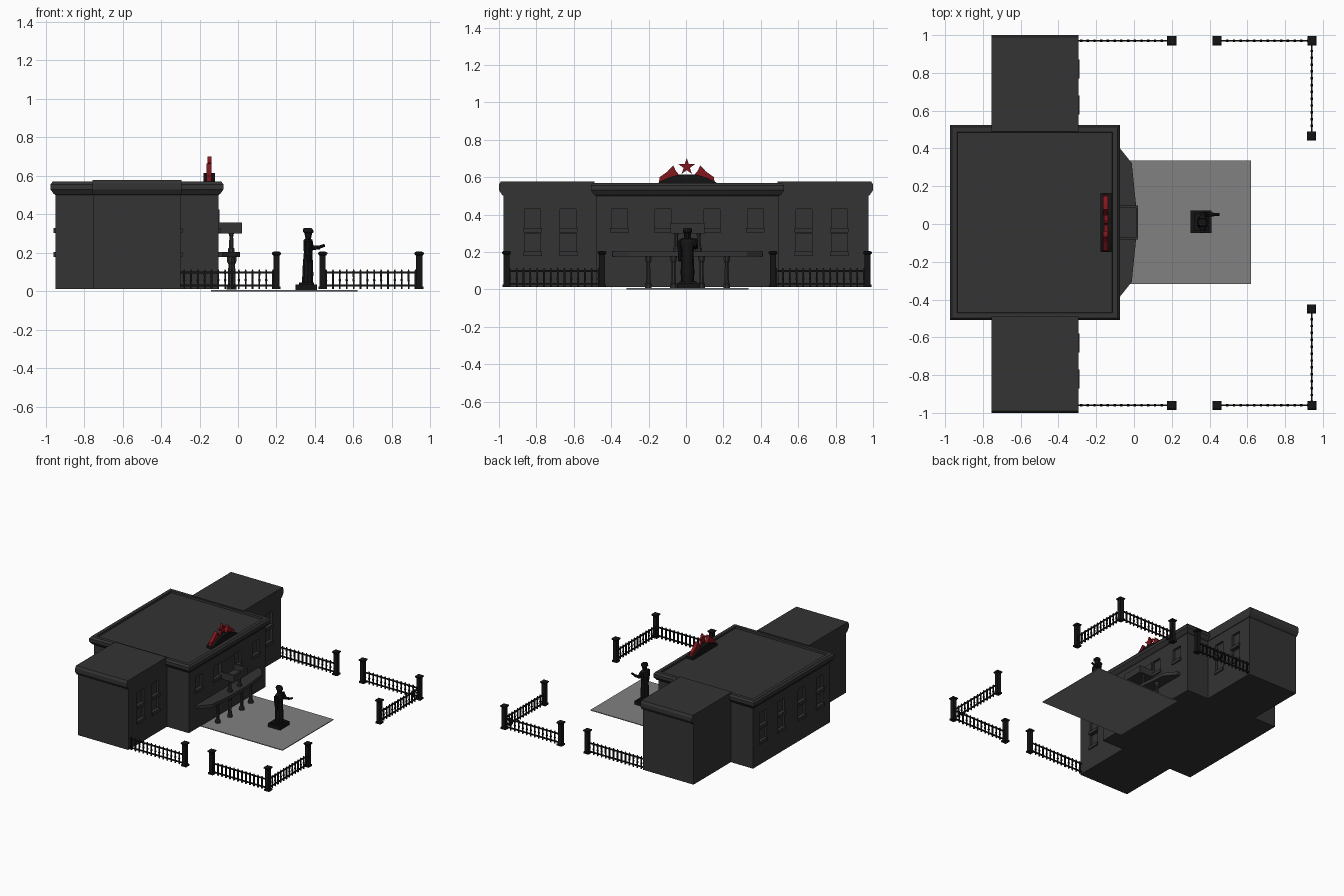
import bpy, bmesh, math
from mathutils import Vector, Matrix

if "Cube" in bpy.data.objects:
    bpy.data.objects.remove(bpy.data.objects["Cube"])

C = 0.008  # y centre of the building


def material(name, rgb):
    m = bpy.data.materials.new(name)
    m.diffuse_color = (*rgb, 1)
    m.use_nodes = True
    m.node_tree.nodes["Principled BSDF"].inputs["Base Color"].default_value = m.diffuse_color
    return m


WALL = material("dark_grey", (0.033, 0.033, 0.033))
BLACK = material("black", (0.007, 0.007, 0.007))
RED = material("red", (0.22, 0.008, 0.012))
PAVE = material("paving_grey", (0.22, 0.22, 0.22))


def finish(bm, name, mat):
    bmesh.ops.recalc_face_normals(bm, faces=bm.faces)
    me = bpy.data.meshes.new(name)
    bm.to_mesh(me)
    bm.free()
    ob = bpy.data.objects.new(name, me)
    bpy.context.collection.objects.link(ob)
    me.materials.append(mat)
    return ob


def box(bm, x0, x1, y0, y1, z0, z1):
    m = Matrix.Translation(((x0 + x1) / 2, (y0 + y1) / 2, (z0 + z1) / 2))
    bmesh.ops.create_cube(bm, size=1, matrix=m @ Matrix.Diagonal((x1 - x0, y1 - y0, z1 - z0, 1)))


def prism(bm, pts, vec):
    """Extrude a closed outline of 3D points along vec."""
    a = [bm.verts.new(p) for p in pts]
    b = [bm.verts.new(Vector(p) + Vector(vec)) for p in pts]
    n = len(pts)
    bm.faces.new(a)
    bm.faces.new(b[::-1])
    for i in range(n):
        bm.faces.new((a[i], a[(i + 1) % n], b[(i + 1) % n], b[i]))


def loft(bm, rows, x=0, y=0, n=8, turn=0.5):
    """Stack rings given as (z, x offset, x radius, y radius)."""
    rings = []
    for z, dx, rx, ry in rows:
        ang = [2 * math.pi * (i + turn) / n for i in range(n)]
        rings.append([bm.verts.new((x + dx + rx * math.cos(t), y + ry * math.sin(t), z)) for t in ang])
    for a, b in zip(rings, rings[1:]):
        for i in range(n):
            bm.faces.new((a[i], a[(i + 1) % n], b[(i + 1) % n], b[i]))
    bm.faces.new(rings[0][::-1])
    bm.faces.new(rings[-1])


# Walls: cross-shaped plan
X0, X1, W0, W1 = -0.948, -0.102, -0.75, -0.298
plan = [(X1, C + .49), (W1, C + .49), (W1, .975), (W0, .975), (W0, C + .49), (X0, C + .49)]
plan += [(x, 2 * C - y if y < .9 else -y) for x, y in reversed(plan)]
bm = bmesh.new()
prism(bm, [(x, y, .012) for x, y in plan], (0, 0, .543))
walls = finish(bm, "walls", WALL)

# Window openings (cutter) and sills
cut, sills = bmesh.new(), bmesh.new()


def window(x, side, y, low):
    levels = [(.325, .43)] + ([(.20, .30)] if low else [])
    for z0, z1 in levels:
        w = .043
        box(cut, x - .018, x + .018, y - w, y + w, z0, z1)
        xs = sorted((x - side * .02, x + side * .01))
        box(sills, *xs, y - .05, y + .05, z0 - .022, z0 + .003)


for s in (-1, 1):
    for d in (.63, .82):
        window(W1, 1, s * d, True)
    for d in (.13, .363):
        window(X1, 1, C + s * d, False)
        window(X0, -1, C + s * d, True)
finish(sills, "window_sills", WALL)
cutter = finish(cut, "window_cutter", WALL)
cutter.hide_render = True
mod = walls.modifiers.new("openings", 'BOOLEAN')
mod.object, mod.solver = cutter, 'EXACT'
bpy.context.view_layer.objects.active = walls
walls.select_set(True)
bpy.ops.object.modifier_apply(modifier=mod.name)
bpy.data.objects.remove(cutter)

# Main cornice: moulding profile swept round the roof
prof = [(-.03, .50), (0, .50), (.01, .506), (.027, .53), (.027, .555), (.015, .57), (-.012, .57), (-.014, .552), (-.03, .552)]
bm = bmesh.new()
loops = []
for sx, sy in ((0, -1), (1, -1), (1, 1), (0, 1)):
    loops.append([bm.verts.new(((X1 + o) if sx else (X0 - o), C + sy * (.49 + o), z)) for o, z in prof])
for k in range(4):
    a, b = loops[k], loops[(k + 1) % 4]
    for i in range(len(prof)):
        j = (i + 1) % len(prof)
        bm.faces.new((a[i], a[j], b[j], b[i]))
finish(bm, "main_cornice", WALL)

# Wing roofs with a moulded outer end
for s, side in ((1, "rear"), (-1, "front")):
    bm = bmesh.new()
    end = [(.49, .50), (.975, .50), (.984, .506), (1.0, .53), (1.0, .56), (.99, .578), (.49, .578)]
    prism(bm, [(W0 - .005, s * y, z) for y, z in end], (W1 - W0 + .01, 0, 0))
    finish(bm, side + "_wing_roof", WALL)

# Entrance canopy
half = [(-.11, .40), (-.08, .40), (-.012, .315), (.01, .10)]
bm = bmesh.new()
out = [(x, C + y) for x, y in half] + [(x, C - y) for x, y in reversed(half)]
prism(bm, [(x, y, .177) for x, y in out], (0, 0, .026))
finish(bm, "entrance_canopy", WALL)

# Upper balcony: floor, three parapets, door surround
bm = bmesh.new()
box(bm, -.11, .022, C - .09, C + .09, .30, .312)
box(bm, .010, .022, C - .09, C + .09, .312, .356)
for s in (-1, 1):
    ys = sorted((C + s * .078, C + s * .09))
    box(bm, -.11, .010, *ys, .312, .356)
finish(bm, "balcony", WALL)
bm = bmesh.new()
box(bm, -.11, -.095, C - .083, C + .083, .312, .425)
finish(bm, "balcony_door", WALL)

# Columns below the canopy and below the balcony
bm = bmesh.new()
for s in (-1, 1):
    for x, d in ((-.04, .21), (-.025, .075)):
        shape = [(.008, .02), (.03, .02), (.034, .014), (.14, .011), (.155, .018), (.178, .02)]
        loft(bm, [(z, 0, r, r) for z, r in shape], x, C + s * d)
    shape = [(.20, .018), (.222, .018), (.228, .012), (.285, .011), (.302, .015)]
    loft(bm, [(z, 0, r, r) for z, r in shape], -.035, C + s * .06)
finish(bm, "columns", WALL)

# Roof ornament: arched base, two banners, star
bm = bmesh.new()
arch = [(-.158, .545), (-.155, .572), (-.10, .598), (-.045, .614)]
arch += [(-y, z) for y, z in reversed(arch)]
prism(bm, [(-.178, C + y, z) for y, z in arch], (.058, 0, 0))
finish(bm, "ornament_base", BLACK)
bm = bmesh.new()
flag = [(.152, .572), (.148, .60), (.105, .63), (.073, .663), (.062, .637), (.04, .61)]
for s in (-1, 1):
    prism(bm, [(-.163, C + s * y * .98 - .004, z) for y, z in flag], (.026, 0, 0))
finish(bm, "ornament_banners", RED)
bm = bmesh.new()
star = []
for i in range(10):
    r, t = (.018 if i % 2 else .046), math.pi * (.5 + i / 5)
    star.append((-.158, .004 + r * math.cos(t), .655 + r * math.sin(t)))
prism(bm, star, (.02, 0, 0))
finish(bm, "ornament_star", RED)

# Paved forecourt
bm = bmesh.new()
box(bm, -.14, .62, -.317, .335, 0, .006)
finish(bm, "paving", PAVE)

# Statue on a plinth
SX, SY = .357, .008
bm = bmesh.new()
box(bm, .30, .41, -.048, .072, .004, .034)
box(bm, .318, .395, -.035, .055, .034, .046)
finish(bm, "statue_plinth", BLACK)
bm = bmesh.new()
coat = [(.045, .004, .03, .034), (.09, .006, .03, .037), (.15, .006, .027, .034), (.20, .008, .024, .032),
        (.25, .008, .027, .045), (.268, .007, .023, .042), (.277, .006, .012, .02)]
loft(bm, coat, SX, SY, 10)
loft(bm, [(.27, .008, .012, .012), (.28, .008, .017, .017), (.302, .008, .021, .019), (.306, .01, .028, .024),
          (.314, .008, .03, .025), (.328, .004, .022, .02)], SX, SY, 10)
finish(bm, "statue_figure", BLACK)
bm = bmesh.new()
# raised arm with hand, and a lowered arm
pts = [(.365, .048, .262), (.385, .05, .225), (.42, .05, .228), (.447, .05, .238)]
for (p, q), r in zip(zip(pts, pts[1:]), (.015, .012, .009)):
    d = Vector(q) - Vector(p)
    m = Matrix.Translation((Vector(p) + Vector(q)) / 2) @ d.to_track_quat('Z', 'Y').to_matrix().to_4x4()
    bmesh.ops.create_cone(bm, cap_ends=True, segments=8, radius1=r, radius2=r * .85, depth=d.length + .008, matrix=m)
loft(bm, [(.15, .012, .009, .008), (.20, .006, .013, .011), (.262, .006, .014, .012)], SX, SY - .042)
finish(bm, "statue_arms", BLACK)

# Fence: posts with caps, rails and pickets
posts, panels = bmesh.new(), bmesh.new()


def post(x, y):
    box(posts, x - .022, x + .022, y - .022, y + .022, .012, .025)
    box(posts, x - .016, x + .016, y - .016, y + .016, .025, .188)
    q = math.sqrt(2)
    loft(posts, [(z, 0, r * q, r * q) for z, r in ((.186, .018), (.194, .024), (.2, .024), (.206, .014))], x, y, 4)


def panel(x0, y0, x1, y1, n=14):
    for z in (.025, .093):
        box(panels, min(x0, x1) - .004, max(x0, x1) + .004, min(y0, y1) - .004, max(y0, y1) + .004, z, z + .01)
    for i in range(n):
        t = (i + .5) / n
        rows = [(.012, .006), (.05, .006), (.058, .009), (.066, .006), (.104, .007), (.114, .003)]
        loft(panels, [(z, 0, r, r) for z, r in rows], x0 + t * (x1 - x0), y0 + t * (y1 - y0), 4)


for s in (-1, 1):
    yf, ye = .005 + s * .965, C + s * .457
    for x, y in ((.20, yf), (.44, yf), (.942, yf), (.94, ye)):
        post(x, y)
    panel(-.298, yf, .20, yf)
    panel(.44, yf, .94, yf)
    panel(.94, yf, .94, ye)
finish(posts, "fence_posts", BLACK)
finish(panels, "fence_panels", BLACK)
